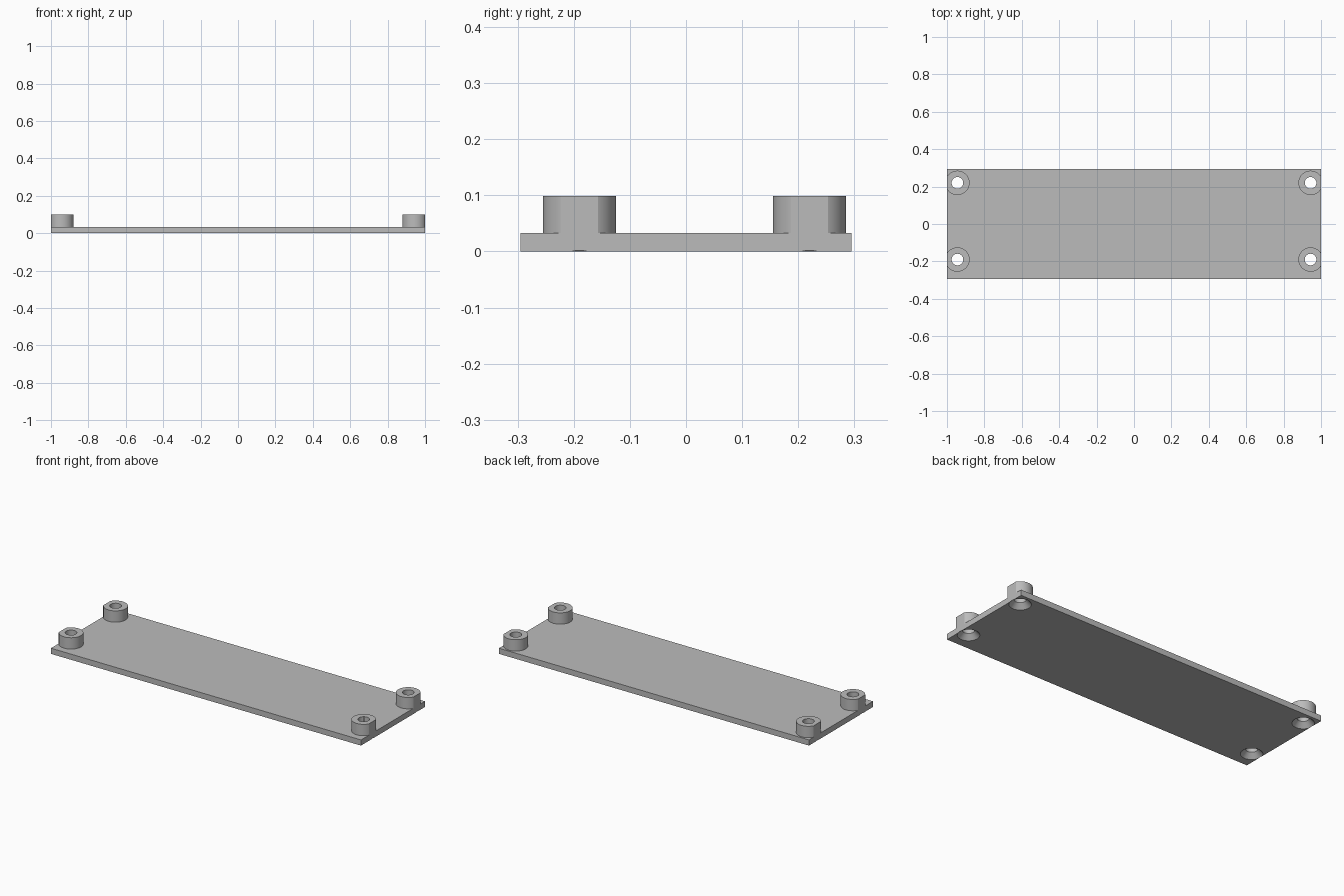
import bpy
import bmesh
from math import radians
from mathutils import Matrix, Vector

if "Cube" in bpy.data.objects:
    bpy.data.objects.remove(bpy.data.objects["Cube"])

LENGTH, WIDTH, THICK, TOP = 2.0, 0.59, 0.033, 0.099
BOSS_R, HOLE_R, SINK_R, SINK_DEPTH = 0.065, 0.031, 0.0575, 0.028
CENTRES = [(x, y) for x in (-0.944, 0.944) for y in (-0.19, 0.22)]

grey = bpy.data.materials.new("plain grey")
grey.use_nodes = True
grey.diffuse_color = (0.5, 0.5, 0.5, 1)
grey.node_tree.nodes["Principled BSDF"].inputs["Base Color"].default_value = (0.5, 0.5, 0.5, 1)


def make_object(name, bm):
    bmesh.ops.recalc_face_normals(bm, faces=bm.faces)
    mesh = bpy.data.meshes.new(name)
    bm.to_mesh(mesh)
    bm.free()
    mesh.materials.append(grey)
    obj = bpy.data.objects.new(name, mesh)
    bpy.context.collection.objects.link(obj)
    return obj


def box(name, size, z0):
    bm = bmesh.new()
    bmesh.ops.create_cube(bm, size=1)
    bmesh.ops.scale(bm, vec=size, verts=bm.verts)
    bmesh.ops.translate(bm, vec=(0, 0, z0 + size[2] / 2), verts=bm.verts)
    return make_object(name, bm)


def lathe(name, profile, x, y):
    """Spin a closed (radius, height) profile about a vertical axis."""
    bm = bmesh.new()
    verts = [bm.verts.new((r, 0, z)) for r, z in profile]
    edges = [bm.edges.new(pair) for pair in zip(verts, verts[1:])]
    bmesh.ops.spin(bm, geom=verts + edges, cent=(0, 0, 0), axis=(0, 0, 1),
                   angle=radians(360), steps=64)
    bmesh.ops.remove_doubles(bm, verts=bm.verts, dist=0.00001)
    bmesh.ops.transform(bm, matrix=Matrix.Translation(Vector((x, y, 0))), verts=bm.verts)
    return make_object(name, bm)


def combine(target, tool, operation):
    mod = target.modifiers.new(operation.lower(), "BOOLEAN")
    mod.operation = operation
    mod.solver = "EXACT"
    mod.object = tool
    bpy.context.view_layer.update()
    bpy.context.view_layer.objects.active = target
    bpy.ops.object.modifier_apply(modifier=mod.name)
    bpy.data.objects.remove(tool)


# Base plate, left overlong until the ends are trimmed
plate = box("mounting_plate", (LENGTH + 0.2, WIDTH, THICK), 0)

# Raised bosses at the corners
for x, y in CENTRES:
    boss = lathe("boss", [(0, THICK / 2), (BOSS_R, THICK / 2), (BOSS_R, TOP), (0, TOP)], x, y)
    combine(plate, boss, "UNION")

# Trim the ends, leaving a flat on each boss
combine(plate, box("end_trim", (LENGTH, 1, 1), -0.5), "INTERSECT")

# Screw holes, countersunk from below
for x, y in CENTRES:
    drill = lathe("drill", [(0, -0.01), (SINK_R + 0.01, -0.01), (HOLE_R, SINK_DEPTH),
                            (HOLE_R, TOP + 0.05), (0, TOP + 0.05)], x, y)
    combine(plate, drill, "DIFFERENCE")

# Smooth round walls with crisp edges
bpy.ops.object.select_all(action="DESELECT")
plate.select_set(True)
bpy.context.view_layer.objects.active = plate
bpy.ops.object.shade_smooth_by_angle(angle=radians(30))
